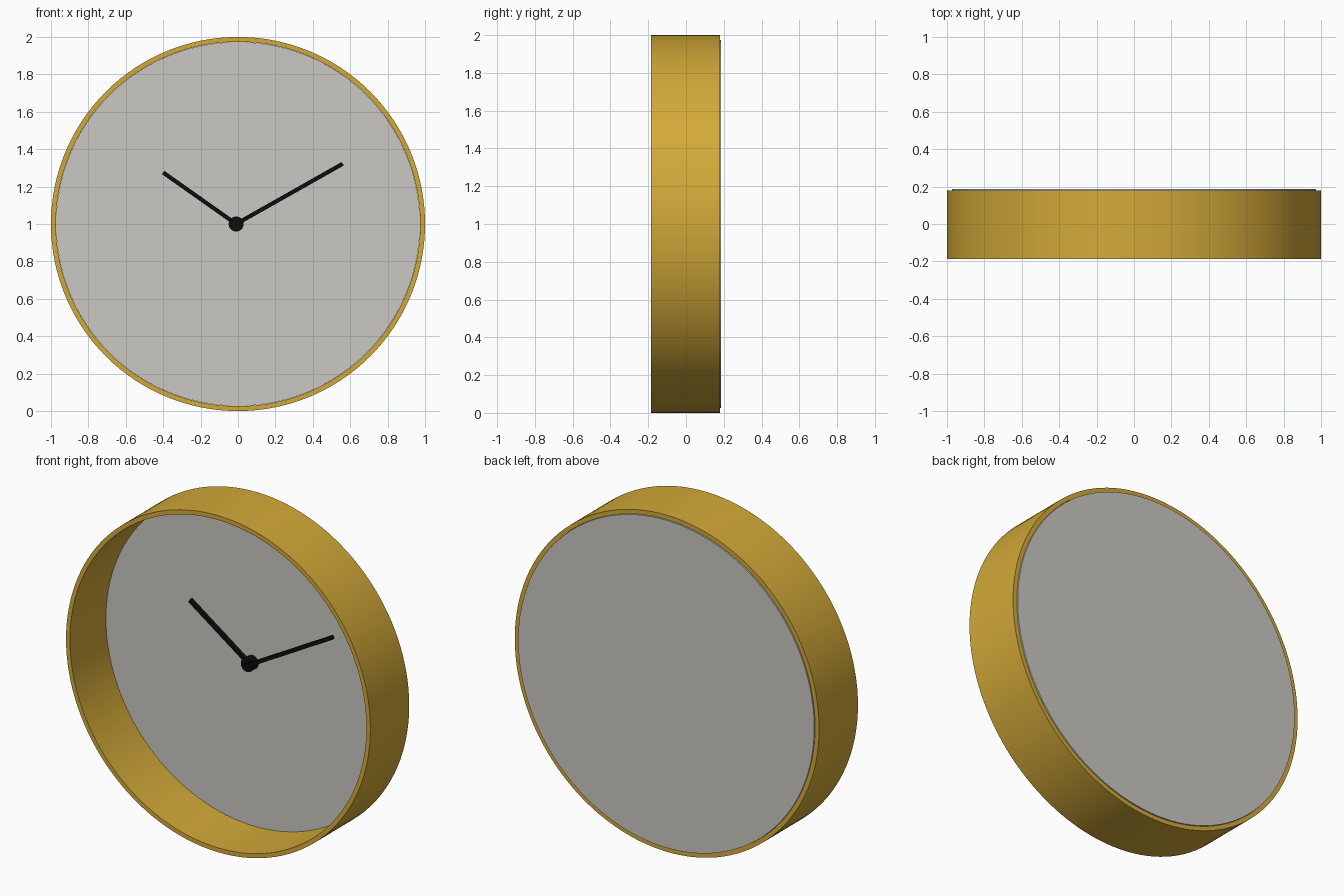
import bpy, math
from mathutils import Matrix, Vector

if "Cube" in bpy.data.objects:
    bpy.data.objects.remove(bpy.data.objects["Cube"])


def material(name, rgb):
    m = bpy.data.materials.new(name)
    m.diffuse_color = (*rgb, 1)
    m.use_nodes = True
    m.node_tree.nodes["Principled BSDF"].inputs["Base Color"].default_value = m.diffuse_color
    return m


GOLD = material("gold", (0.65, 0.40, 0.04))
GREY = material("light grey", (0.60, 0.58, 0.55))
BLACK = material("black", (0.004, 0.004, 0.004))
CENTRE = Vector((0, 0, 1))


def lathe(name, profile, mat, centre=CENTRE, n=128):
    """Spin closed (radius, y) profile about the y axis; radius 0 points share one vertex."""
    verts, rows = [], []
    for r, y in profile:
        count = n if r > 0 else 1
        rows.append([len(verts) + (i if r > 0 else 0) for i in range(n)])
        for i in range(count):
            a = 2 * math.pi * i / n
            verts.append((centre.x + r * math.cos(a), y, centre.z + r * math.sin(a)))
    faces = []
    for k, row in enumerate(rows):
        nxt = rows[(k + 1) % len(rows)]
        for i in range(n):
            j = (i + 1) % n
            f = list(dict.fromkeys((row[i], row[j], nxt[j], nxt[i])))
            if len(f) > 2:
                faces.append(f)
    me = bpy.data.meshes.new(name)
    me.from_pydata(verts, [], faces)
    finish(name, me, mat)


def finish(name, me, mat):
    ob = bpy.data.objects.new(name, me)
    bpy.context.collection.objects.link(ob)
    me.materials.append(mat)
    bpy.ops.object.select_all(action='DESELECT')
    ob.select_set(True)
    bpy.context.view_layer.objects.active = ob
    # consistent outward normals
    bpy.ops.object.mode_set(mode='EDIT')
    bpy.ops.mesh.select_all(action='SELECT')
    bpy.ops.mesh.normals_make_consistent(inside=False)
    bpy.ops.object.mode_set(mode='OBJECT')
    bpy.ops.object.shade_smooth_by_angle(angle=math.radians(35))
    return ob


def hand(name, tip_x, tip_z, y, width=0.022, depth=0.02):
    """Thin bar from the hub to the tip."""
    start, tip = Vector((-0.01, y, 1)), Vector((tip_x, y, tip_z))
    d = tip - start
    bpy.ops.mesh.primitive_cube_add(size=1)
    ob = bpy.context.object
    ob.name = name
    angle = math.atan2(d.z, d.x)
    ob.data.transform(Matrix.Translation((start + tip) / 2)
                      @ Matrix.Rotation(-angle, 4, 'Y')
                      @ Matrix.Diagonal((d.length, depth, width, 1)))
    ob.data.materials.append(BLACK)


# Case ring
lathe("case_ring", [(1, -0.186), (1, 0.179), (0.974, 0.179), (0.974, -0.186)], GOLD)

# Dial plate, slightly proud of the ring at the back
lathe("dial_plate", [(0, 0.15), (0.973, 0.15), (0.973, 0.186), (0, 0.186)], GREY)

# Hub and hands
lathe("hub", [(0, 0.098), (0.04, 0.098), (0.04, 0.151), (0, 0.151)], BLACK,
      Vector((-0.01, 0, 1)), 32)
hand("hour_hand", -0.40, 1.275, 0.122)
hand("minute_hand", 0.56, 1.322, 0.09)
